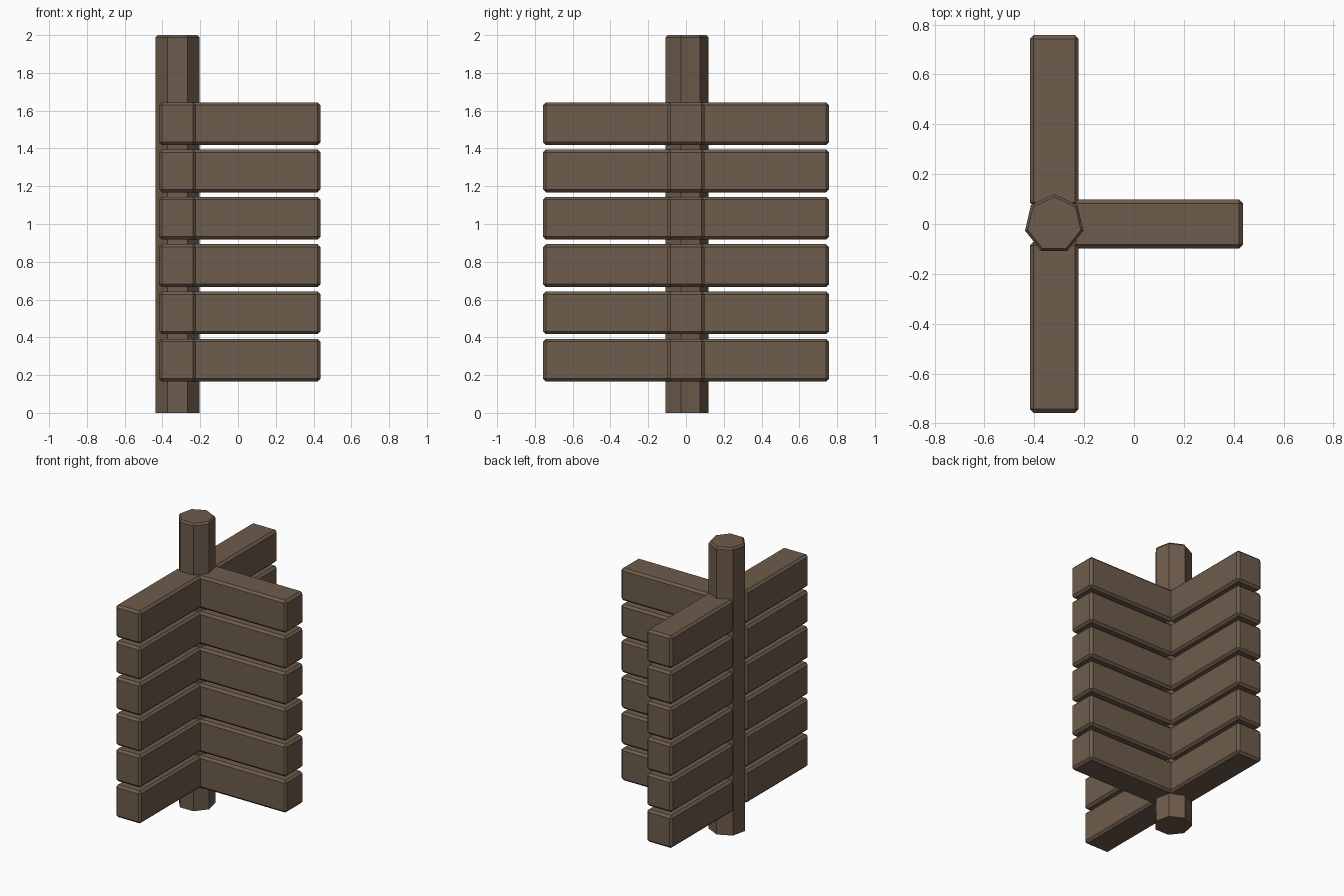
import bpy, bmesh, math
from mathutils import Matrix

if "Cube" in bpy.data.objects:
    bpy.data.objects.remove(bpy.data.objects["Cube"])

POST_X, POST_R, HEIGHT = -0.32, 0.12, 2.0

wood = bpy.data.materials.new("brown wood")
wood.diffuse_color = (0.155, 0.107, 0.072, 1)
wood.use_nodes = True
wood.node_tree.nodes["Principled BSDF"].inputs["Base Color"].default_value = wood.diffuse_color


def make_object(name, bm):
    bmesh.ops.recalc_face_normals(bm, faces=bm.faces[:])
    mesh = bpy.data.meshes.new(name)
    bm.to_mesh(mesh)
    bm.free()
    mesh.materials.append(wood)
    obj = bpy.data.objects.new(name, mesh)
    bpy.context.collection.objects.link(obj)
    return obj


# seven-sided post, top rim chamfered
bm = bmesh.new()
rings = []
for r, z in ((POST_R, 0), (POST_R, HEIGHT - 0.013), (POST_R - 0.011, HEIGHT)):
    angles = [math.pi / 2 + i * math.tau / 7 for i in range(7)]
    rings.append([bm.verts.new((POST_X + r * math.cos(a), r * math.sin(a), z)) for a in angles])
for low, high in zip(rings, rings[1:]):
    for i in range(7):
        j = (i + 1) % 7
        bm.faces.new((low[i], low[j], high[j], high[i]))
bm.faces.new(rings[0])
bm.faces.new(rings[-1])
make_object("post", bm)


# bevelled beams radiating from the post in three directions, six high
def beam(name, angle, z, start=0.072, end=0.757, width=0.196, height=0.226):
    bm = bmesh.new()
    bmesh.ops.create_cube(bm, size=1)
    bmesh.ops.scale(bm, vec=(end - start, width, height), verts=bm.verts[:])
    bmesh.ops.bevel(bm, geom=bm.edges[:], offset=0.015, segments=1, affect='EDGES')
    bmesh.ops.translate(bm, vec=((start + end) / 2, 0, 0), verts=bm.verts[:])
    place = Matrix.Translation((POST_X, 0, z)) @ Matrix.Rotation(angle, 4, 'Z')
    bmesh.ops.transform(bm, matrix=place, verts=bm.verts[:])
    make_object(name, bm)


for level in range(6):
    z = 0.279 + 0.2505 * level
    for side, angle in (("right", 0), ("back", math.pi / 2), ("front", -math.pi / 2)):
        beam(f"{side}_beam_{level + 1}", angle, z)
